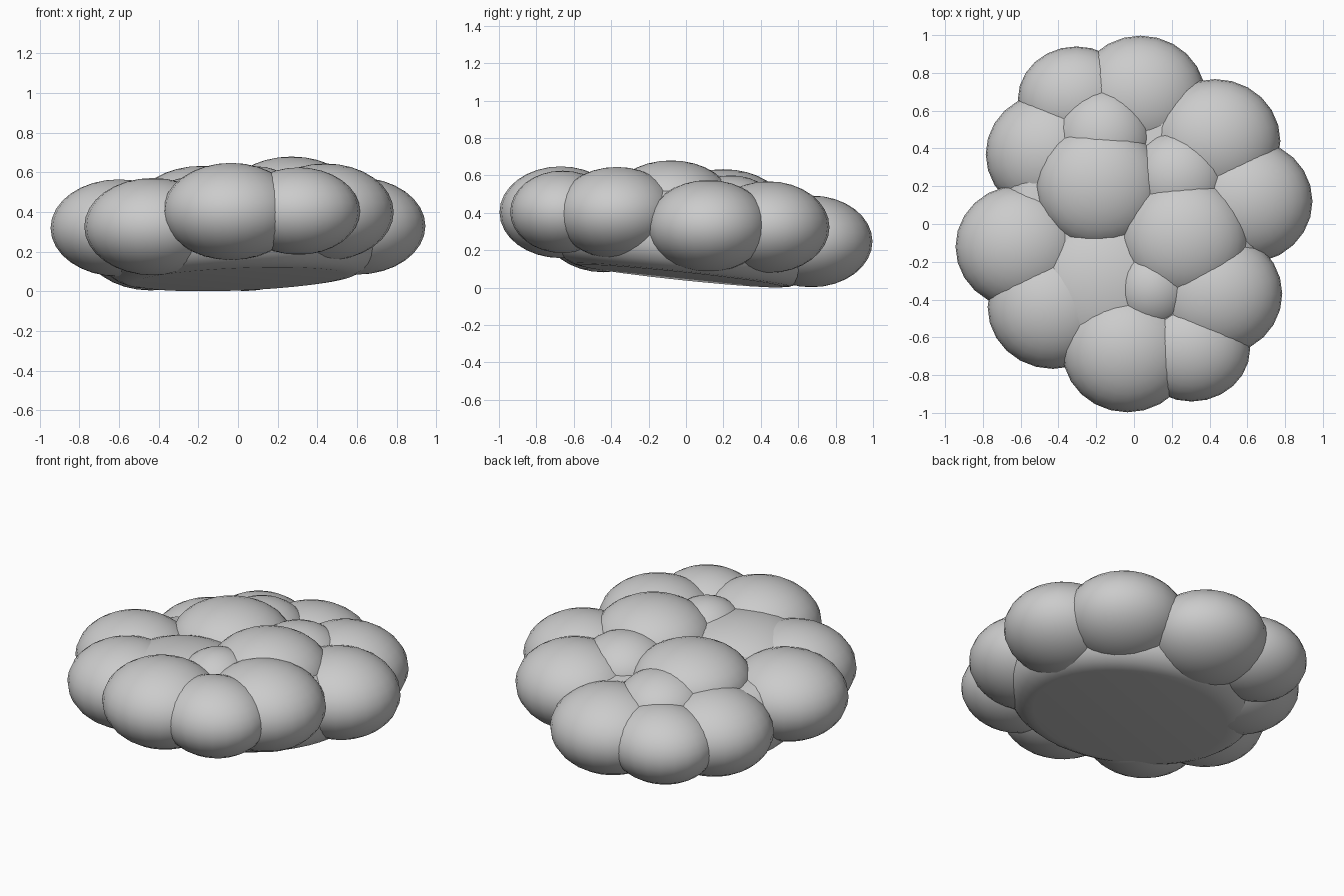
import bpy, bmesh
from math import atan

if "Cube" in bpy.data.objects:
    bpy.data.objects.remove(bpy.data.objects["Cube"])

TILT = (atan(-0.105), -atan(0.04), 0)   # whole cluster leans slightly to the back left


def puff(name, loc, size):
    """Smooth flattened ball."""
    bm = bmesh.new()
    bmesh.ops.create_uvsphere(bm, u_segments=24, v_segments=16, radius=1)
    bmesh.ops.scale(bm, vec=size, verts=bm.verts)
    for f in bm.faces:
        f.smooth = True
    me = bpy.data.meshes.new(name)
    bm.to_mesh(me)
    bm.free()
    ob = bpy.data.objects.new(name, me)
    ob.location = loc
    bpy.context.collection.objects.link(ob)
    return ob


# Outer ring: each puff has an opposite one mirrored through the centre
BIG, SMALL = (0.345, 0.327, 0.245), (0.31, 0.28, 0.22)
ring = [
    (0.60, 0.12, 0.005, BIG),
    (0.43, 0.44, -0.002, BIG),
    (0.035, 0.67, -0.078, BIG),
    (-0.305, 0.66, -0.08, SMALL),
    (-0.44, 0.37, -0.075, BIG),
]
for i, (x, y, dz, size) in enumerate(ring):
    for side, s in (("back", 1), ("front", -1)):
        puff(f"outer_puff_{side}_{i}", (s * x, s * y, 0.325 + s * dz), size)

# Large puffs on top
puff("top_puff_left", (-0.18, 0.20, 0.42), (0.34, 0.33, 0.213))
puff("top_puff_right", (0.27, -0.08, 0.455), (0.34, 0.33, 0.225))
puff("top_puff_front", (-0.14, -0.33, 0.375), (0.41, 0.40, 0.21))

# Small puffs filling the gaps
puff("gap_puff_back", (-0.16, 0.45, 0.36), (0.26, 0.27, 0.20))
puff("gap_puff_side", (0.24, 0.24, 0.40), (0.26, 0.26, 0.20))
puff("gap_puff_front", (0.10, -0.34, 0.43), (0.22, 0.23, 0.20))

# Flat rounded core under the puffs
bpy.ops.mesh.primitive_cylinder_add(vertices=48, radius=0.70, depth=0.44,
                                    location=(0, 0, 0.28), rotation=TILT)
core = bpy.context.object
core.name = "core"
bev = core.modifiers.new("round_rim", 'BEVEL')
bev.width = 0.16
bev.segments = 6
bev.limit_method = 'ANGLE'
bpy.ops.object.shade_smooth()
